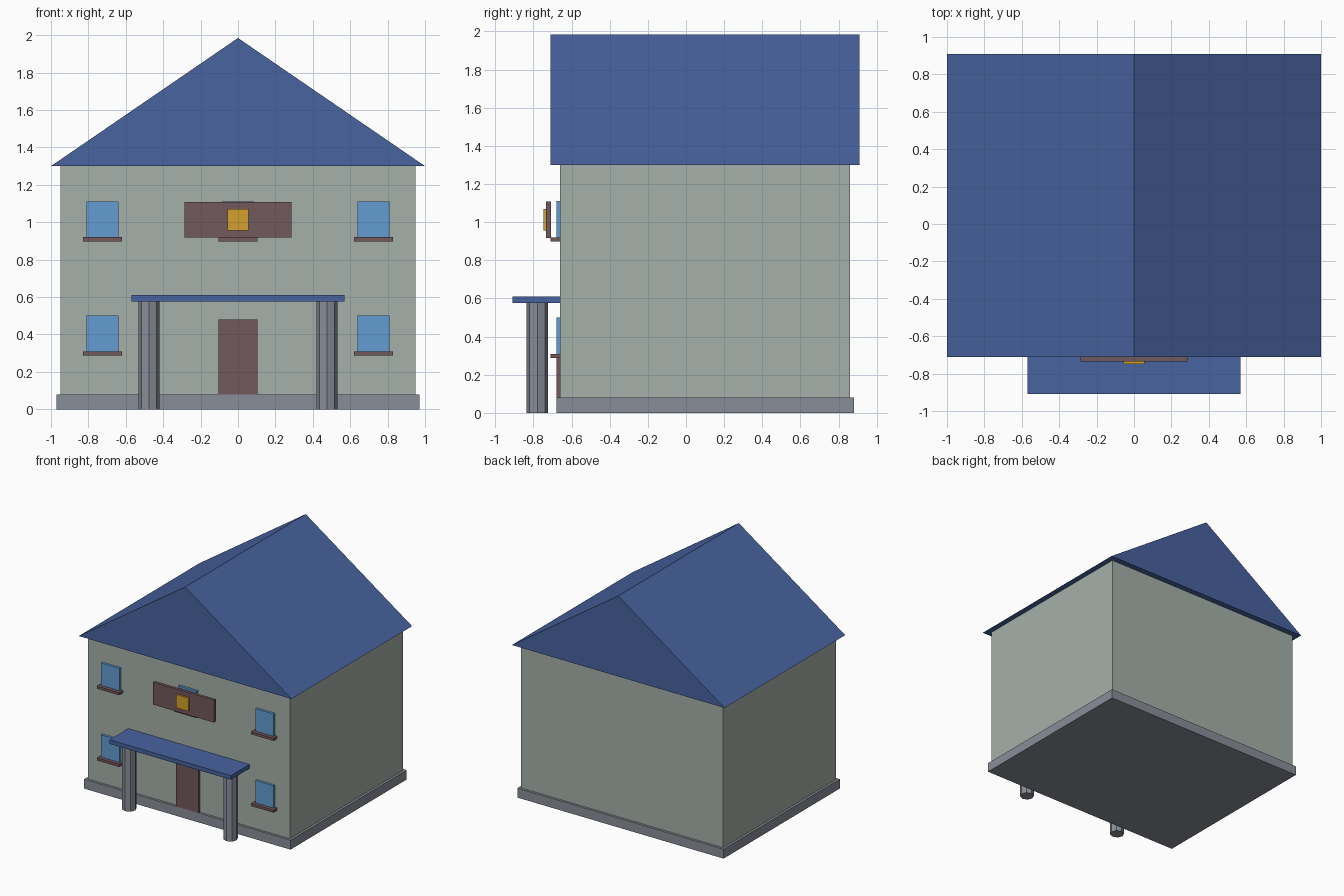
import bpy, bmesh

if "Cube" in bpy.data.objects:
    bpy.data.objects.remove(bpy.data.objects["Cube"])


def material(name, rgb):
    """Flat colour given as sRGB 0-255, stored linear."""
    def lin(c):
        c /= 255
        return c / 12.92 if c <= 0.04045 else ((c + 0.055) / 1.055) ** 2.4
    m = bpy.data.materials.new(name)
    m.diffuse_color = (*[lin(c) for c in rgb], 1)
    m.use_nodes = True
    m.node_tree.nodes["Principled BSDF"].inputs["Base Color"].default_value = m.diffuse_color
    return m


WALL = material("pale_green_plaster", (165, 176, 170))
BLUE = material("blue_roof", (72, 99, 160))
STONE = material("grey_stone", (137, 142, 152))
BROWN = material("brown_wood", (114, 88, 92))
GLASS = material("window_blue", (98, 156, 210))
GOLD = material("gold", (212, 160, 46))


def finish(name, bm, mat):
    bmesh.ops.recalc_face_normals(bm, faces=bm.faces)
    me = bpy.data.meshes.new(name)
    bm.to_mesh(me)
    bm.free()
    me.materials.append(mat)
    ob = bpy.data.objects.new(name, me)
    bpy.context.collection.objects.link(ob)
    return ob


def box(name, x, y, z, mat):
    """Box from (min, max) ranges."""
    bm = bmesh.new()
    bmesh.ops.create_cube(bm, size=1)
    for v in bm.verts:
        v.co = [r[0] + (c + 0.5) * (r[1] - r[0]) for c, r in zip(v.co, (x, y, z))]
    return finish(name, bm, mat)


def roof(name, half, y, z, mat):
    """Triangular prism with its ridge along y."""
    bm = bmesh.new()
    f = bm.faces.new([bm.verts.new(p) for p in
                      ((-half, y[0], z[0]), (half, y[0], z[0]), (0, y[0], z[1]))])
    ext = bmesh.ops.extrude_face_region(bm, geom=[f], use_keep_orig=True)["geom"]
    bmesh.ops.translate(bm, vec=(0, y[1] - y[0], 0),
                        verts=[g for g in ext if isinstance(g, bmesh.types.BMVert)])
    return finish(name, bm, mat)


def pillar(name, x, y, r, h, mat):
    bm = bmesh.new()
    bmesh.ops.create_cone(bm, cap_ends=True, segments=8, radius1=r, radius2=r, depth=h)
    bmesh.ops.translate(bm, vec=(x, y, h / 2), verts=bm.verts)
    return finish(name, bm, mat)


def window(label, x, z):
    """Pane with a projecting sill under it; z is the pane bottom."""
    box("window_" + label, (x - 0.086, x + 0.086), (-0.68, -0.655), (z, z + 0.19), GLASS)
    box("sill_" + label, (x - 0.105, x + 0.105), (-0.71, -0.655), (z - 0.022, z), BROWN)


# House body
box("foundation", (-0.97, 0.97), (-0.68, 0.88), (0, 0.08), STONE)
box("walls", (-0.95, 0.95), (-0.66, 0.86), (0.08, 1.30), WALL)
roof("main_roof", 1.0, (-0.71, 0.91), (1.30, 1.985), BLUE)

# Windows
for side, x in (("left", -0.725), ("right", 0.725)):
    window("lower_" + side, x, 0.31)
    window("upper_" + side, x, 0.92)
window("upper_middle", 0, 0.92)

# Door and porch
box("door", (-0.105, 0.105), (-0.68, -0.655), (0.08, 0.48), BROWN)
box("porch_roof", (-0.57, 0.57), (-0.91, -0.655), (0.575, 0.61), BLUE)
for side, x in (("left", -0.476), ("right", 0.476)):
    pillar("porch_pillar_" + side, x, -0.78, 0.057, 0.576, STONE)

# Blank sign board with gold plaque
box("sign_board", (-0.287, 0.287), (-0.734, -0.708), (0.918, 1.108), BROWN)
box("sign_plaque", (-0.057, 0.057), (-0.748, -0.733), (0.957, 1.07), GOLD)
